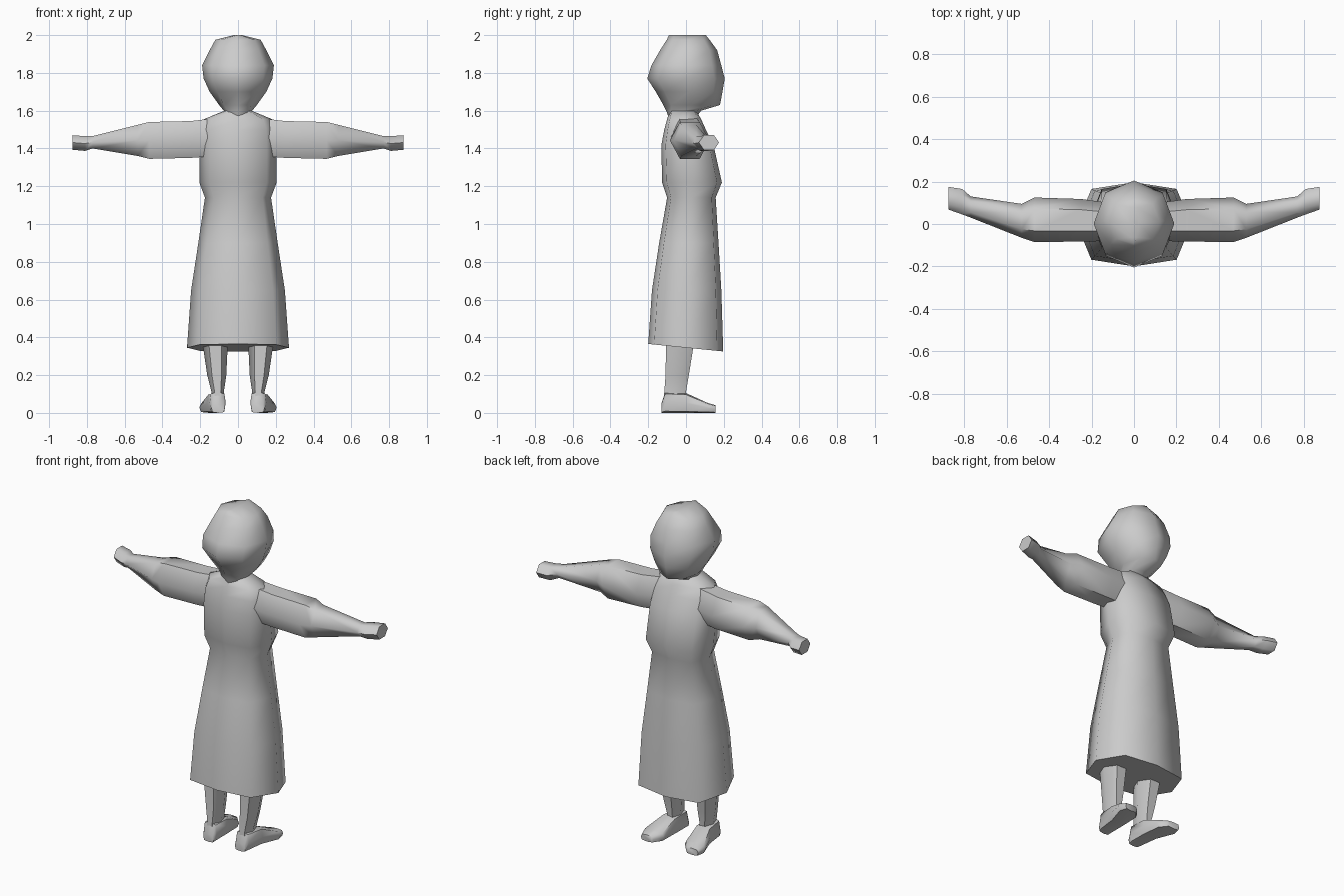
import bpy, bmesh, math

if "Cube" in bpy.data.objects:
    bpy.data.objects.remove(bpy.data.objects["Cube"])


def power(c, p):
    return math.copysign(abs(c) ** p, c) if abs(c) > 1e-6 else 0.0


def loft(name, rings, axis='z', sides=8, p=(1, 1), mirror=False, tilt=None, smooth=60):
    """Skin rings (position, u_min, u_max, v_min, v_max) stacked along an axis."""
    angles = [2 * math.pi * i / sides for i in range(sides)]
    shape = [(power(math.cos(a), p[0]), power(math.sin(a), p[1])) for a in angles]
    mu = max(abs(s[0]) for s in shape)
    mv = max(abs(s[1]) for s in shape)
    bm = bmesh.new()
    loops = []
    for k, (t, u0, u1, v0, v1) in enumerate(rings):
        loop = []
        for cu, cv in shape:
            u = (u0 + u1) / 2 + (u1 - u0) / 2 * cu / mu
            v = (v0 + v1) / 2 + (v1 - v0) / 2 * cv / mv
            co = {'x': (t, u, v), 'y': (u, t, v), 'z': (u, v, t)}[axis]
            if tilt and k in tilt:
                co = (co[0], co[1], co[2] + tilt[k] * co[1])
            loop.append(bm.verts.new(co))
        loops.append(loop)
    for a, b in zip(loops, loops[1:]):
        for i in range(sides):
            j = (i + 1) % sides
            bm.faces.new((a[i], a[j], b[j], b[i]))
    bm.faces.new(loops[0])
    bm.faces.new(loops[-1])
    bmesh.ops.recalc_face_normals(bm, faces=bm.faces)
    mesh = bpy.data.meshes.new(name)
    bm.to_mesh(mesh)
    bm.free()
    obj = bpy.data.objects.new(name, mesh)
    bpy.context.collection.objects.link(obj)
    if mirror:
        obj.modifiers.new("mirror", 'MIRROR')
    bpy.ops.object.select_all(action='DESELECT')
    bpy.context.view_layer.objects.active = obj
    obj.select_set(True)
    bpy.ops.object.shade_smooth_by_angle(angle=math.radians(smooth))
    return obj


def sym(z, rx, y0, y1):
    return (z, -rx, rx, y0, y1)


# Head, tapering into the neck
loft("head", [
    sym(1.56, 0.06, -0.09, 0.05),
    sym(1.60, 0.075, -0.105, 0.08),
    sym(1.63, 0.10, -0.12, 0.18),
    sym(1.70, 0.15, -0.16, 0.193),
    sym(1.77, 0.182, -0.205, 0.205),
    sym(1.84, 0.19, -0.183, 0.187),
    sym(1.92, 0.15, -0.137, 0.165),
    sym(1.975, 0.12, -0.102, 0.125),
    sym(2.00, 0.02, -0.09, 0.105),
], p=(0.9, 0.9))

# Long dress with bodice and slanted hem
loft("dress", [
    sym(0.345, 0.27, -0.20, 0.197),
    sym(0.65, 0.248, -0.18, 0.187),
    sym(0.90, 0.21, -0.142, 0.172),
    sym(1.14, 0.175, -0.10, 0.157),
    sym(1.22, 0.205, -0.127, 0.19),
    sym(1.42, 0.205, -0.13, 0.145),
    sym(1.50, 0.20, -0.115, 0.105),
    sym(1.555, 0.18, -0.10, 0.08),
    sym(1.605, 0.06, -0.085, 0.05),
], p=(0.85, 0.5), tilt={0: -0.1})

# Sleeved arms and hands
loft("arms", [
    (0.12, -0.08, 0.10, 1.36, 1.56),
    (0.25, -0.083, 0.118, 1.35, 1.545),
    (0.47, -0.085, 0.125, 1.345, 1.54),
    (0.53, -0.065, 0.095, 1.36, 1.525),
    (0.77, 0.03, 0.13, 1.40, 1.465),
    (0.81, 0.045, 0.165, 1.387, 1.465),
    (0.875, 0.068, 0.175, 1.393, 1.47),
], axis='x', sides=6, mirror=True)

# Legs
loft("legs", [
    (0.02, 0.07, 0.15, -0.12, 0.0),
    (0.11, 0.075, 0.14, -0.115, 0.0),
    (0.20, 0.062, 0.163, -0.108, 0.015),
    (0.45, 0.05, 0.20, -0.105, 0.055),
], sides=6, mirror=True)

# Feet, flaring toward the toes
loft("feet", [
    (-0.13, 0.07, 0.14, 0.0, 0.05),
    (-0.11, 0.065, 0.15, 0.0, 0.11),
    (0.00, 0.065, 0.165, 0.0, 0.105),
    (0.11, 0.07, 0.205, 0.0, 0.055),
    (0.157, 0.11, 0.19, 0.0, 0.04),
], axis='y', p=(0.5, 0.5), mirror=True)
